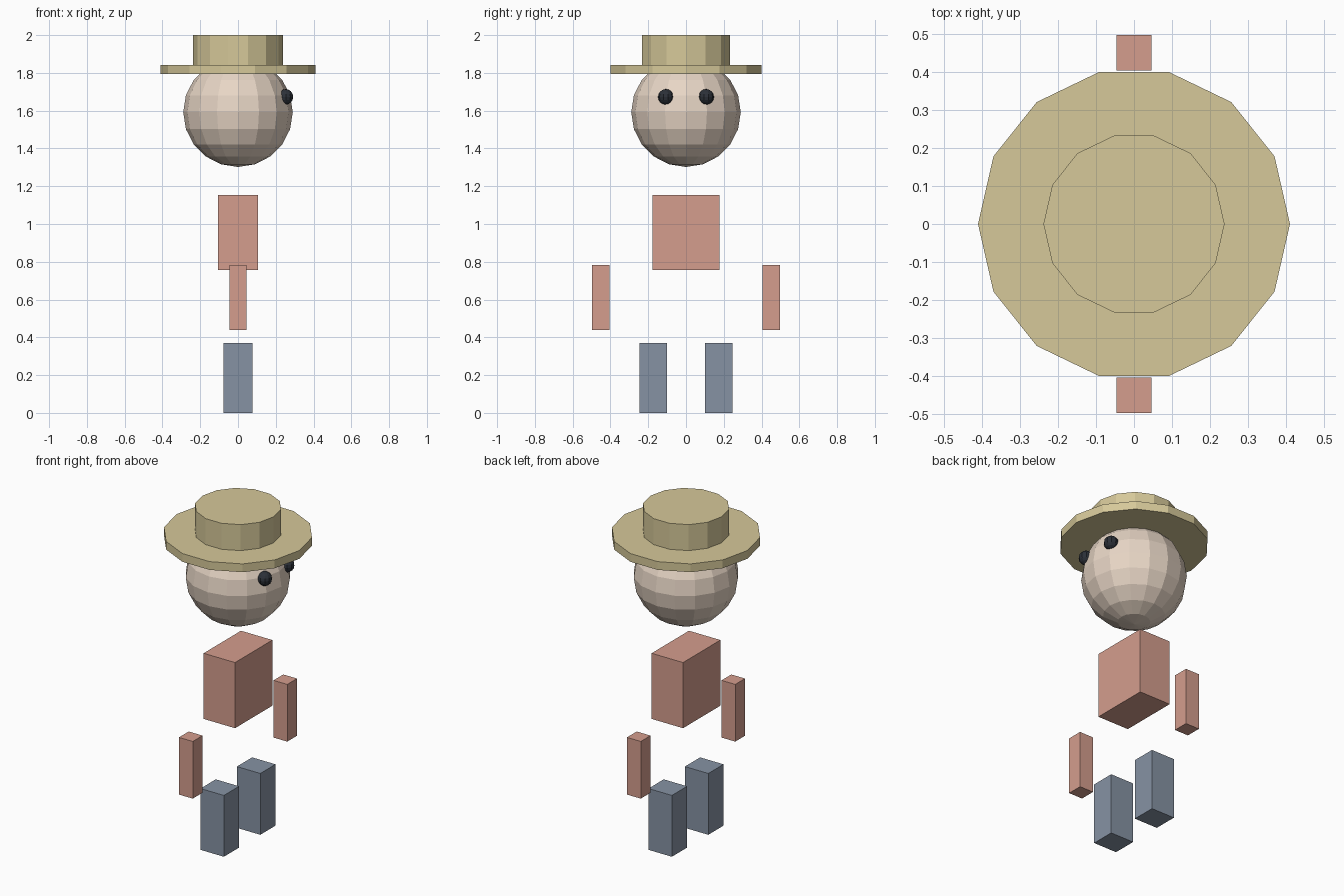
import bpy
import math

if "Cube" in bpy.data.objects:
    bpy.data.objects.remove(bpy.data.objects["Cube"])


def material(name, rgb):
    m = bpy.data.materials.new(name)
    m.diffuse_color = (*rgb, 1)
    m.use_nodes = True
    m.node_tree.nodes["Principled BSDF"].inputs["Base Color"].default_value = m.diffuse_color
    return m


SKIN = material("skin", (0.80, 0.67, 0.56))
CORAL = material("coral", (0.66, 0.34, 0.27))
BLUE = material("blue_grey", (0.24, 0.29, 0.37))
STRAW = material("straw", (0.67, 0.58, 0.32))
DARK = material("dark", (0.025, 0.03, 0.04))


def finish(name, mat):
    ob = bpy.context.object
    ob.name = name
    ob.data.materials.append(mat)
    return ob


def box(name, x, y, z, mat):
    """Box from (min, max) pairs."""
    bpy.ops.mesh.primitive_cube_add(
        size=1, location=[sum(r) / 2 for r in (x, y, z)])
    ob = finish(name, mat)
    ob.scale = [r[1] - r[0] for r in (x, y, z)]
    return ob


def ball(name, loc, radius, segs, rings, mat):
    bpy.ops.mesh.primitive_uv_sphere_add(
        segments=segs, ring_count=rings, radius=radius, location=loc)
    return finish(name, mat)


def disc(name, radius, z0, z1, mat):
    # 14-sided, with one corner on the x axis
    bpy.ops.mesh.primitive_cylinder_add(
        vertices=14, radius=radius, depth=z1 - z0,
        location=(0, 0, (z0 + z1) / 2), rotation=(0, 0, math.pi / 2))
    return finish(name, mat)


# Torso and head
box("torso", (-0.105, 0.105), (-0.178, 0.178), (0.757, 1.153), CORAL)
ball("head", (0, 0, 1.592), 0.29, 16, 10, SKIN)

# Hat
disc("hat_brim", 0.41, 1.793, 1.843, STRAW)
disc("hat_crown", 0.238, 1.82, 2.0, STRAW)

# Paired parts: the figure looks towards +x, so sides lie along y
for side, s in (("left", 1), ("right", -1)):
    def span(a, b):
        return sorted((s * a, s * b))
    box(side + "_arm", (-0.046, 0.046), span(0.404, 0.497), (0.438, 0.783), CORAL)
    box(side + "_leg", (-0.078, 0.078), span(0.101, 0.246), (0, 0.37), BLUE)
    ball(side + "_eye", (0.253, s * 0.107, 1.673), 0.041, 10, 8, DARK)
